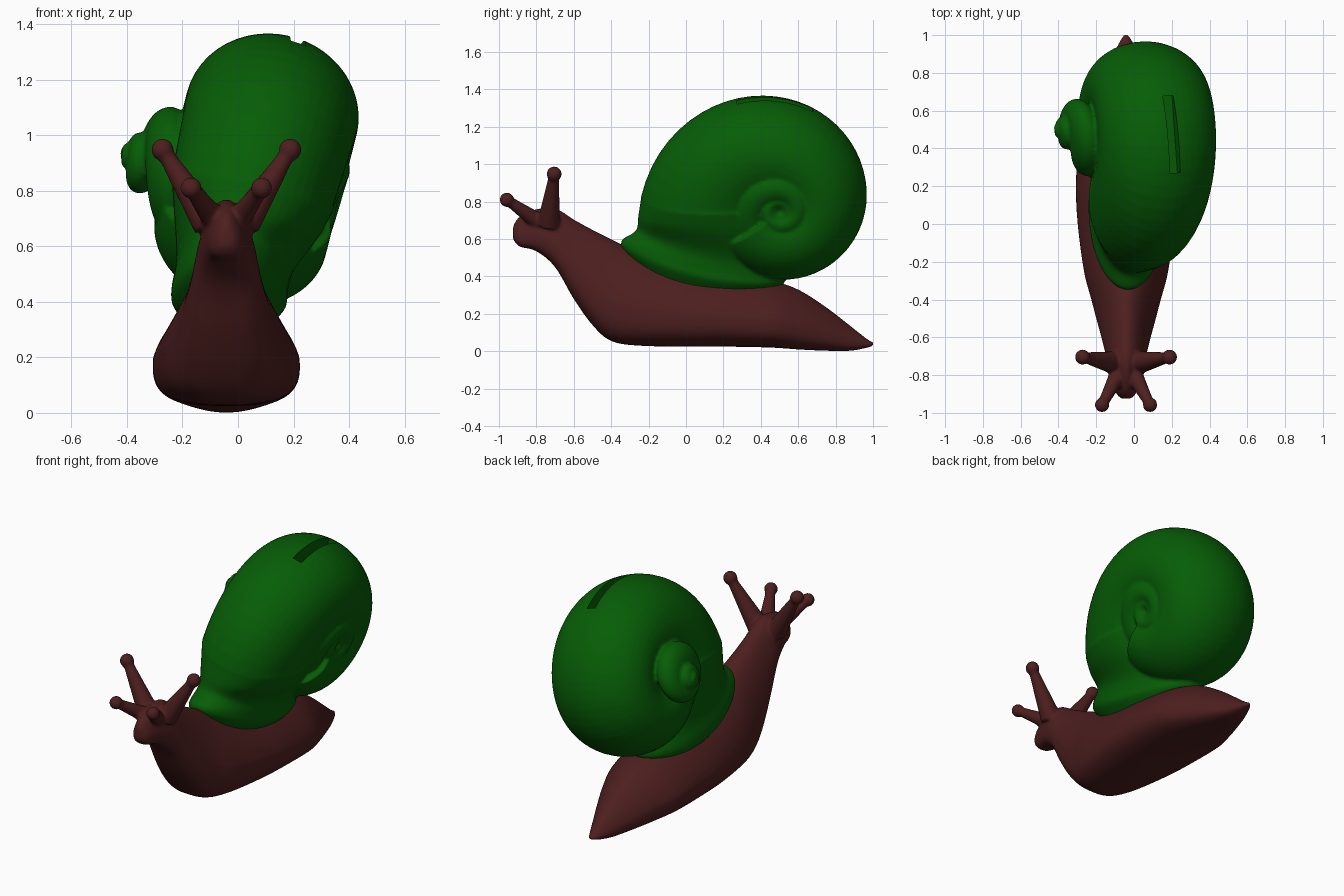
import bpy, bmesh, math
from mathutils import Vector, Matrix

if "Cube" in bpy.data.objects:
    bpy.data.objects.remove(bpy.data.objects["Cube"])


def material(name, rgb):
    m = bpy.data.materials.new(name)
    m.diffuse_color = (*rgb, 1)
    m.use_nodes = True
    m.node_tree.nodes["Principled BSDF"].inputs["Base Color"].default_value = m.diffuse_color
    return m


def dense(rows, n=5):
    """Smoothly interpolate a short table of rows (Catmull-Rom)."""
    out = []
    for i in range(len(rows) - 1):
        p = [rows[max(i - 1, 0)], rows[i], rows[i + 1], rows[min(i + 2, len(rows) - 1)]]
        for k in range(n):
            t = k / n
            out.append([0.5 * (2 * b + (c - a) * t + (2 * a - 5 * b + 4 * c - d) * t * t
                               + (3 * b - a - 3 * c + d) * t ** 3) for a, b, c, d in zip(*p)])
    return out + [list(rows[-1])]


def loft(bm, rings):
    """Skin closed rings of points and cap both ends."""
    vs = [[bm.verts.new(p) for p in r] for r in rings]
    n = len(vs[0])
    for a, b in zip(vs, vs[1:]):
        for i in range(n):
            j = (i + 1) % n
            bm.faces.new((a[i], a[j], b[j], b[i]))
    bm.faces.new(vs[0][::-1])
    bm.faces.new(vs[-1])


def spow(v, e):
    return math.copysign(abs(v) ** e, v)


def finish(bm, name, mat, voxel, smooth):
    bmesh.ops.recalc_face_normals(bm, faces=bm.faces)
    me = bpy.data.meshes.new(name)
    bm.to_mesh(me)
    bm.free()
    ob = bpy.data.objects.new(name, me)
    bpy.context.collection.objects.link(ob)
    me.materials.append(mat)
    r = ob.modifiers.new("merge", 'REMESH')
    r.mode, r.voxel_size, r.use_smooth_shade = 'VOXEL', voxel, True
    s = ob.modifiers.new("soften", 'SMOOTH')
    s.factor, s.iterations = 0.5, smooth
    return ob


green = material("shell green", (0.002, 0.11, 0.002))
brown = material("body brown", (0.075, 0.0135, 0.0135))
ANG = [2 * math.pi * i / 48 for i in range(48)]
MID = -0.042

# Body: y, bottom, top, half width
body_rows = [(-.925, .60, .67, .025), (-.89, .56, .72, .055), (-.8, .535, .76, .08),
             (-.7, .45, .765, .105), (-.6, .28, .705, .13), (-.5, .14, .65, .157),
             (-.4, .055, .60, .183), (-.25, .03, .53, .222), (0, .025, .46, .255),
             (.2, .025, .43, .264), (.45, .02, .38, .25), (.6, .01, .33, .20),
             (.75, .003, .235, .135), (.88, .003, .135, .075), (.97, .02, .065, .032),
             (1.003, .03, .05, .012)]
bm = bmesh.new()
rings = []
for y, zb, zt, hw in dense(body_rows):
    ring = []
    for a in ANG:
        c, s = math.cos(a), math.sin(a)
        e = .72 if s < 0 else .95
        ring.append((MID + hw * spow(c, e) * (1 - (.3 if s > 0 else .08) * s),
                     y, zb + (zt - zb) * (.42 + (.58 if s > 0 else .42) * spow(s, e))))
    rings.append(ring)
loft(bm, rings)


# Tentacles: tapered stalk with a ball tip, mirrored left and right
def tentacle(base, tip, r0, r1, ball):
    for side in (-1, 1):
        a = Vector((MID + side * base[0], base[1], base[2]))
        b = Vector((MID + side * tip[0], tip[1], tip[2]))
        d = b - a
        rot = d.to_track_quat('Z', 'Y').to_matrix().to_4x4()
        bmesh.ops.create_cone(bm, cap_ends=True, segments=20, radius1=r0, radius2=r1,
                              depth=d.length, matrix=Matrix.Translation((a + b) / 2) @ rot)
        bmesh.ops.create_uvsphere(bm, u_segments=20, v_segments=12, radius=ball,
                                  matrix=Matrix.Translation(b))


tentacle((.06, -.735, .68), (.23, -.705, .948), .062, .026, .041)
tentacle((.045, -.80, .70), (.127, -.958, .81), .045, .026, .039)
finish(bm, "snail_body", brown, .009, 5)

# Shell: a leaning coil. AX is the coil axis (towards the right side), UP its leaning vertical
C, AX, UP, BACK = Vector((.05, .5, .82)), Vector((.97, 0, -.25)), Vector((.25, 0, .97)), Vector((0, 1, 0))


def coil_ring(turn, r_in, r_out, axial, half):
    """Oval section of the coil; turn is measured in quarter turns from the back."""
    phi = turn * math.pi / 2
    d = BACK * math.cos(phi) + UP * math.sin(phi)
    mid = C + d * (r_in + r_out) / 2 + AX * axial
    return [mid + d * (r_out - r_in) / 2 * math.cos(a) + AX * half * math.sin(a) for a in ANG]


bm = bmesh.new()
# Main whorl, running down into the flared mouth lip
rings = []
for i in range(49):
    q = -1.6 + 3.6 * i / 48
    r_out = .467 + (.0225 * q + .0575 * q * q if q > 0 else .03 * q)
    rings.append(coil_ring(q, -.08 * (2 - q) / 3, r_out, .005, .315 - .018 * max(q - 1, 0) ** 2))
# centre x, y, z, half length, half width, forward rise, side droop, lean
mouth = [(.055, .13, .82, .37, .297, 0, 0, .25), (.03, .125, .69, .38, .262, .035, .0, .2),
         (-.01, .115, .56, .383, .212, .085, .02, .08), (-.03, .092, .495, .435, .21, .10, .05, 0),
         (-.03, .092, .445, .425, .203, .09, .055, 0), (-.03, .09, .36, .33, .15, .06, .03, 0)]
for cx, cy, cz, hy, hx, rise, droop, lean in dense(mouth)[1:]:
    rings.append([(cx + hx * math.sin(a), cy - hy * math.cos(a),
                   cz + rise * math.cos(a) - droop * math.sin(a) ** 2 - lean * hx * math.sin(a))
                  for a in ANG])
loft(bm, rings)

# Pointed spire on the left and flat spiral on the right, both rising out of the main whorl
left, right = [], []
for i in range(160):
    t = i / 159 * 3
    k = .42 ** t
    sink = max(0, 1 - t / .45) ** 2
    R = .33 * k
    left.append(coil_ring(3.3 - 4 * t, -.1 * R, R * (1 - .15 * sink), -.495 + .76 * R + .10 * sink,
                          .38 * R + .004))
    right.append(coil_ring(2.75 - 4 * t, .06 * k, .29 * k, .255 - .09 * sink + .01 * (1 - k),
                           .085 * k ** .45))
loft(bm, left)
loft(bm, right)
shell = finish(bm, "snail_shell", green, .0095, 4)

# Slot cut in the top of the shell
bpy.ops.mesh.primitive_cube_add(size=1, location=(.205, .475, 1.34),
                                rotation=(0, math.radians(12), math.radians(4)))
cutter = bpy.context.object
cutter.name = "slot_cutter"
cutter.scale = (.057, .41, .17)
cutter.hide_render = True
cutter.hide_set(True)
b = shell.modifiers.new("slot", 'BOOLEAN')
b.operation, b.solver, b.object = 'DIFFERENCE', 'EXACT', cutter
